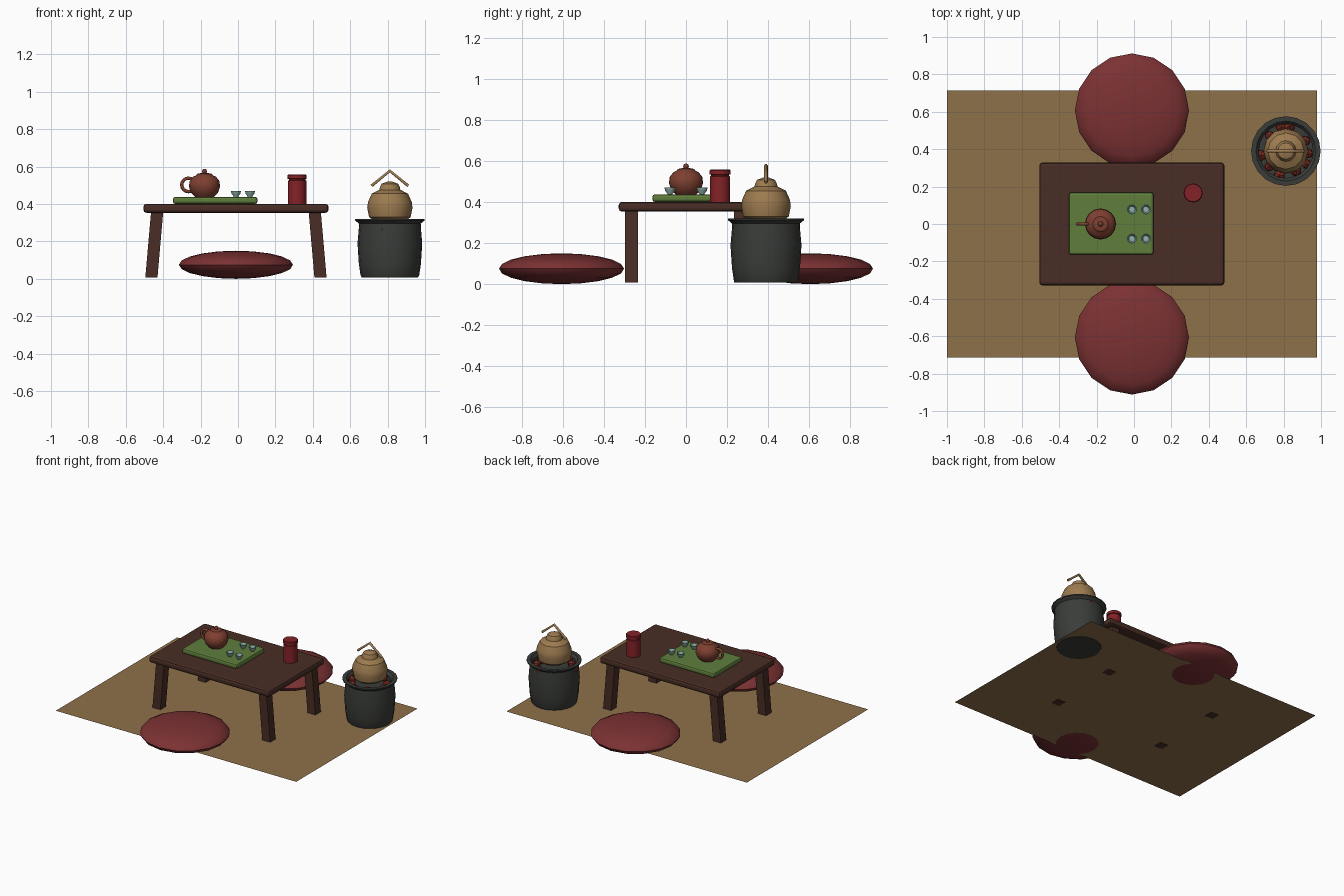
import bpy, bmesh, math, random
from mathutils import Vector

if "Cube" in bpy.data.objects:
    bpy.data.objects.remove(bpy.data.objects["Cube"])
random.seed(4)
CX = -0.011  # middle of the mat, table and cushions


def material(name, rgb):
    m = bpy.data.materials.new(name)
    m.use_nodes = True
    m.diffuse_color = (*rgb, 1)
    m.node_tree.nodes["Principled BSDF"].inputs["Base Color"].default_value = (*rgb, 1)
    return m


STRAW = material("straw", (0.27, 0.165, 0.066))
CLOTH = material("maroon cloth", (0.20, 0.031, 0.033))
WOOD = material("dark wood", (0.065, 0.026, 0.018))
GREEN = material("tray green", (0.115, 0.21, 0.045))
CLAY = material("red clay", (0.21, 0.05, 0.03))
CELADON = material("pale celadon", (0.28, 0.45, 0.40))
LACQUER = material("red lacquer", (0.23, 0.016, 0.02))
IRON = material("dark iron", (0.042, 0.046, 0.041))
BRASS = material("dull brass", (0.34, 0.20, 0.08))
EMBER = material("ember", (0.20, 0.025, 0.015))


def finish(bm, name, mat, loc=(0, 0, 0), smooth=None):
    bmesh.ops.recalc_face_normals(bm, faces=bm.faces)
    mesh = bpy.data.meshes.new(name)
    bm.to_mesh(mesh)
    bm.free()
    mesh.materials.append(mat)
    ob = bpy.data.objects.new(name, mesh)
    ob.location = loc
    bpy.context.collection.objects.link(ob)
    if smooth:
        bpy.ops.object.select_all(action="DESELECT")
        ob.select_set(True)
        bpy.context.view_layer.objects.active = ob
        bpy.ops.object.shade_smooth_by_angle(angle=math.radians(smooth))
    return ob


def box(name, mat, size, loc, bevel=0, lean=0):
    """Box; lean shifts its bottom sideways along x."""
    bm = bmesh.new()
    bmesh.ops.create_cube(bm, size=1)
    for v in bm.verts:
        v.co = Vector(v.co[i] * size[i] for i in range(3))
        if v.co.z < 0:
            v.co.x += lean
    ob = finish(bm, name, mat, loc)
    if bevel:
        mod = ob.modifiers.new("bevel", "BEVEL")
        mod.width, mod.segments = bevel, 2
    return ob


def lathe(name, mat, profile, loc, sides, smooth=35):
    """Spin (radius, height) points about z; ends are capped by closing to the axis."""
    bm = bmesh.new()
    pts = [(0, profile[0][1])] + profile + [(0, profile[-1][1])]
    verts = [bm.verts.new((r, 0, z)) for r, z in pts]
    edges = [bm.edges.new(p) for p in zip(verts, verts[1:])]
    bmesh.ops.spin(bm, geom=verts + edges, cent=(0, 0, 0), axis=(0, 0, 1),
                   angle=math.tau, steps=sides, use_duplicate=False)
    bmesh.ops.remove_doubles(bm, verts=bm.verts, dist=0.0005)
    return finish(bm, name, mat, loc, smooth)


def ball(name, mat, radius, loc, sides, rings, flat=1):
    bm = bmesh.new()
    bmesh.ops.create_uvsphere(bm, u_segments=sides, v_segments=rings, radius=radius)
    bmesh.ops.scale(bm, vec=(1, 1, flat), verts=bm.verts)
    return finish(bm, name, mat, loc, 60)


# Floor mat, a single sheet
bm = bmesh.new()
bmesh.ops.create_grid(bm, x_segments=1, y_segments=1, size=1)
bmesh.ops.scale(bm, vec=(0.989, 0.713, 1), verts=bm.verts)
finish(bm, "floor_mat", STRAW, (CX, 0, 0.01))

# Cushions, front and back
for side, y in (("front", -0.607), ("back", 0.607)):
    ball(side + "_cushion", CLOTH, 0.305, (CX, y, 0.075), 16, 10, 0.246)

# Low table with legs splayed outward
box("table_top", WOOD, (0.99, 0.656, 0.048), (CX, 0, 0.377), bevel=0.016)
for sx, side in ((-1, "right"), (1, "left")):
    for sy, end in ((-1, "front"), (1, "back")):
        box(f"{end}_{side}_leg", WOOD, (0.065, 0.064, 0.355),
            (CX + sx * 0.421, sy * 0.266, 0.185), lean=sx * 0.031)

# Tea tray
box("tea_tray", GREEN, (0.452, 0.332, 0.037), (-0.122, 0.002, 0.419), bevel=0.012)

# Teapot with lid knob and ring handle
POT = (-0.179, 0, 0.437)
lathe("teapot_body", CLAY, [(0.05, 0), (0.072, 0.023), (0.083, 0.055), (0.08, 0.085),
      (0.062, 0.108), (0.045, 0.116), (0.04, 0.124), (0.012, 0.13)], POT, 16)
ball("teapot_knob", CLAY, 0.014, (POT[0], 0, 0.574), 10, 6)
bpy.ops.mesh.primitive_torus_add(major_segments=16, minor_segments=8, major_radius=0.036,
                                 minor_radius=0.009, location=(-0.265, 0, 0.502),
                                 rotation=(math.pi / 2, 0, 0))
handle = bpy.context.object
handle.name = "teapot_handle"
handle.data.materials.append(CLAY)
bpy.ops.object.shade_smooth_by_angle(angle=math.radians(60))

# Four open cups
for i, x in enumerate((-0.011, 0.064)):
    for j, y in enumerate((-0.078, 0.078)):
        lathe(f"cup_{2 * i + j + 1}", CELADON, [(0.012, 0), (0.014, 0.007), (0.023, 0.018),
              (0.027, 0.034), (0.023, 0.034), (0.016, 0.014)], (x, y, 0.436), 12)

# Tea canister with a wider lid
lathe("tea_canister", LACQUER, [(0.049, 0), (0.049, 0.125), (0.044, 0.127), (0.044, 0.133),
      (0.051, 0.135), (0.051, 0.154), (0.047, 0.158)], (0.316, 0.166, 0.4), 16)

# Open brazier
BX, BY = 0.812, 0.39
lathe("brazier", IRON, [(0.15, 0.007), (0.157, 0.02), (0.166, 0.08), (0.173, 0.19), (0.166, 0.27),
      (0.165, 0.295), (0.186, 0.312), (0.186, 0.32), (0.16, 0.32), (0.145, 0.3), (0.145, 0.25)],
      (BX, BY, 0), 20)

# Glowing coals filling the brazier mouth
for i in range(10):
    a = math.tau * i / 10 + random.uniform(-0.2, 0.2)
    r = random.uniform(0.115, 0.143)
    bm = bmesh.new()
    bmesh.ops.create_icosphere(bm, subdivisions=1, radius=random.uniform(0.026, 0.036))
    finish(bm, f"coal_{i + 1}", EMBER,
           (BX + r * math.cos(a), BY + r * math.sin(a), 0.277))

# Kettle
lathe("kettle_body", BRASS, [(0.085, 0.31), (0.111, 0.33), (0.121, 0.38), (0.117, 0.41),
      (0.097, 0.455), (0.056, 0.476), (0.053, 0.49), (0.044, 0.508), (0.015, 0.519)],
      (BX, BY, 0), 12)

# Peaked kettle handle made of two straight bars
curve = bpy.data.curves.new("kettle_handle", "CURVE")
curve.dimensions = "3D"
curve.bevel_depth = 0.009
curve.bevel_resolution = 1
curve.use_fill_caps = True
spline = curve.splines.new("POLY")
spline.points.add(2)
for p, (x, z) in zip(spline.points, ((-0.098, 0.497), (0, 0.577), (0.098, 0.497))):
    p.co = (x, 0, z, 1)
curve.materials.append(BRASS)
kettle_handle = bpy.data.objects.new("kettle_handle", curve)
kettle_handle.location = (BX, BY, 0)
bpy.context.collection.objects.link(kettle_handle)
